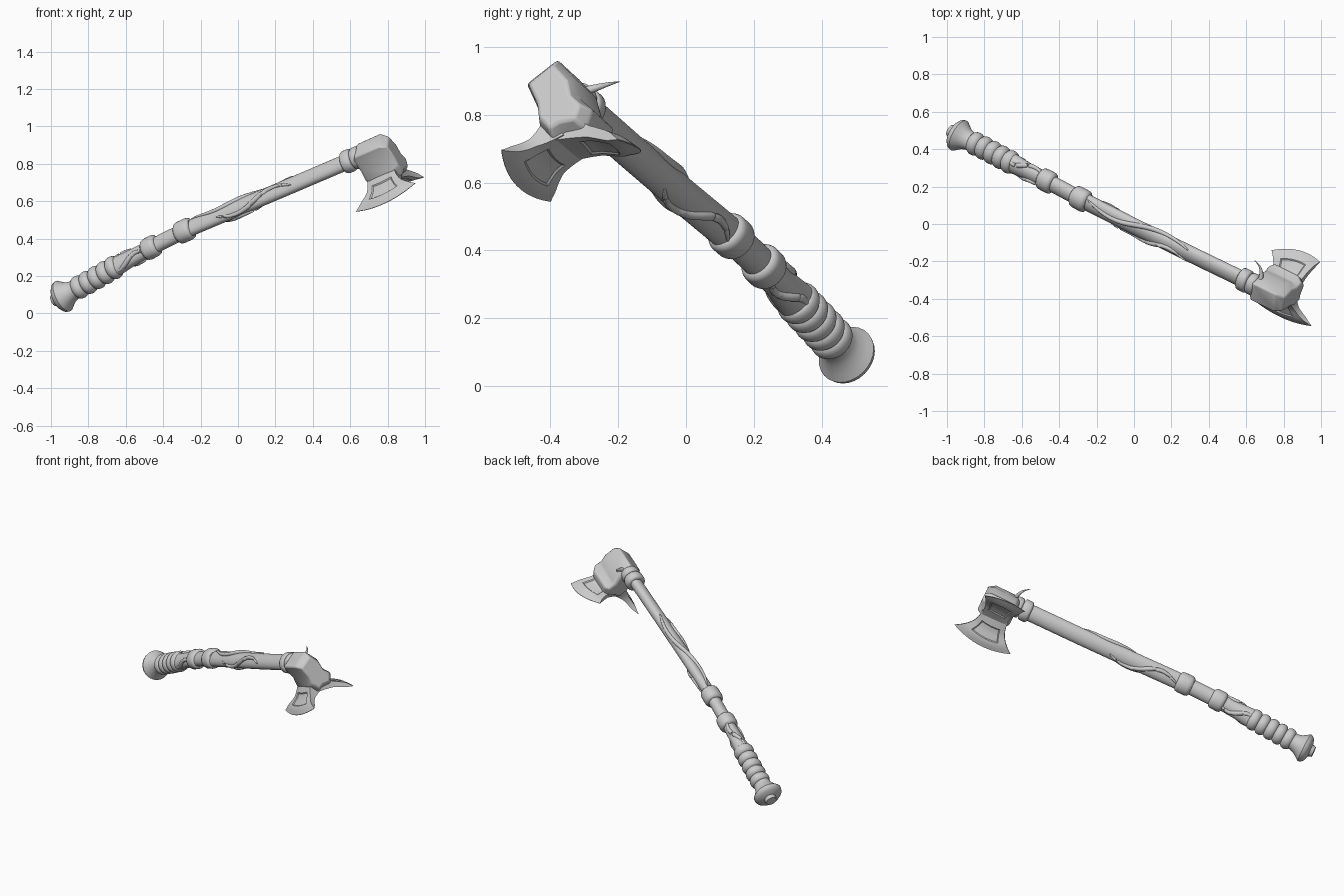
import bpy, bmesh, math
from mathutils import Vector

if "Cube" in bpy.data.objects:
    bpy.data.objects.remove(bpy.data.objects["Cube"])

stone = bpy.data.materials.new("pale grey")
stone.diffuse_color = (0.6, 0.6, 0.6, 1)
stone.use_nodes = True
stone.node_tree.nodes["Principled BSDF"].inputs["Base Color"].default_value = stone.diffuse_color

# Weapon frame: D along the shaft, T and Q across it, O the middle of the head
D = Vector((0.83, -0.41, 0.375)).normalized()
T = Vector((0.037, 0.712, 0.697))
T = (T - D * T.dot(D)).normalized()
Q = -D.cross(T)
O = Vector((0.72, -0.365, 0.865))


def world(p):
    return O + T * p[0] + Q * p[1] + D * p[2]


def finish(name, bm, angle=40):
    bmesh.ops.recalc_face_normals(bm, faces=bm.faces)
    me = bpy.data.meshes.new(name)
    bm.to_mesh(me)
    bm.free()
    ob = bpy.data.objects.new(name, me)
    bpy.context.collection.objects.link(ob)
    me.materials.append(stone)
    bpy.ops.object.select_all(action='DESELECT')
    ob.select_set(True)
    bpy.context.view_layer.objects.active = ob
    bpy.ops.object.shade_smooth_by_angle(angle=math.radians(angle))
    return ob


# Gently bent centre line of the shaft, looked up by x
PATH = [(-0.99, 0.505, 0.066), (-0.94, 0.475, 0.09), (-0.79, 0.40, 0.172), (-0.65, 0.325, 0.252),
        (-0.465, 0.23, 0.353), (-0.285, 0.133, 0.443), (0, -0.012, 0.563),
        (0.3, -0.16, 0.69), (0.6, -0.305, 0.818), (0.76, -0.384, 0.885)]


def centre(x):
    for a, b in zip(PATH, PATH[1:]):
        if x <= b[0] or b is PATH[-1]:
            return Vector(a).lerp(Vector(b), (x - a[0]) / (b[0] - a[0]))


def around(x, ang, r, oval=1.0):
    d = (centre(x + 0.05) - centre(x - 0.05)).normalized()
    t = (T - d * T.dot(d)).normalized()
    return centre(x) + t * math.cos(ang) * r * oval + d.cross(t) * math.sin(ang) * r / oval


def loft(bm, rings):
    vs = [[bm.verts.new(p) for p in ring] for ring in rings]
    n = len(vs[0])
    for a, b in zip(vs, vs[1:]):
        for i in range(n):
            bm.faces.new((a[i], a[(i + 1) % n], b[(i + 1) % n], b[i]))
    bm.faces.new(vs[0])
    bm.faces.new(vs[-1])


def turned(name, profile, oval=1.0, sides=28):
    bm = bmesh.new()
    loft(bm, [[around(x, 2 * math.pi * i / sides, r, oval) for i in range(sides)] for x, r in profile])
    return finish(name, bm)


# Pommel with a small end button
turned("pommel", [(-0.985, 0.032), (-0.968, 0.038), (-0.96, 0.07), (-0.948, 0.086), (-0.935, 0.09),
                  (-0.92, 0.076), (-0.9, 0.06), (-0.88, 0.052), (-0.85, 0.05)])

# Wrapped grip with swelling bands
turned("grip", [(-0.87 + 0.23 * k / 50, 0.049 + 0.015 * abs(math.sin(math.pi * k / 10)) ** 0.6)
                for k in range(51)], 1.04)

# Shaft
turned("lower_shaft", [(-0.66, 0.054), (-0.62, 0.05), (-0.57, 0.045), (-0.5, 0.043), (-0.4, 0.043), (-0.28, 0.043)], 1.12)
turned("upper_shaft", [(-0.3 + 0.1 * k, 0.043) for k in range(11)], 1.2)


# Shaft rings and collars
def ring(name, x, half, r):
    turned(name, [(x - half, r - 0.016), (x - half * 0.8, r - 0.004), (x - half * 0.5, r),
                  (x + half * 0.5, r), (x + half * 0.8, r - 0.004), (x + half, r - 0.016)], 1.06)


ring("lower_ring", -0.465, 0.036, 0.06)
ring("middle_ring", -0.285, 0.04, 0.061)
ring("collar", 0.592, 0.026, 0.063)
ring("head_collar", 0.637, 0.022, 0.06)


# Tapered tubes for roots and the thorn
def tube(name, points, radii, sides=10):
    bm = bmesh.new()
    rings = []
    for i, p in enumerate(points):
        d = (points[min(i + 1, len(points) - 1)] - points[max(i - 1, 0)]).normalized()
        a = d.orthogonal() if abs(d.dot(D)) > 0.95 else d.cross(D)
        a.normalize()
        b = d.cross(a)
        rings.append([p + (a * math.cos(2 * math.pi * k / sides) + b * math.sin(2 * math.pi * k / sides)) * radii[i]
                      for k in range(sides)])
    loft(bm, rings)
    finish(name, bm, 60)


def root(name, x0, x1, ang, swing, oval):
    n = 28
    pts = [around(x0 + (x1 - x0) * k / n, ang + swing * math.sin(2 * math.pi * k / n), 0.043, oval)
           for k in range(n + 1)]
    tube(name, pts, [0.003 + 0.011 * math.sin(math.pi * k / n) ** 0.6 for k in range(n + 1)])


for i, (x0, x1, ang) in enumerate([(-0.24, 0.3, 0.6), (-0.1, 0.3, 2.2), (-0.25, 0.12, 4.4)]):
    root(f"upper_root_{i + 1}", x0, x1, ang, 0.7, 1.2)
for i, ang in enumerate([0.4, 2.5, 4.6]):
    root(f"lower_root_{i + 1}", -0.68, -0.48, ang, 0.5, 1.12)

a, b, c = Vector((0.665, -0.325, 0.86)), Vector((0.705, -0.245, 0.888)), Vector((0.645, -0.195, 0.898))
tube("thorn", [a * (1 - s) ** 2 + b * 2 * s * (1 - s) + c * s * s for s in [k / 10 for k in range(11)]],
     [0.017 * (1 - k / 10.5) for k in range(11)])

# Head block: Y-shaped section, narrowed at both ends
section = [(0.06, -0.045), (-0.055, -0.06), (-0.08, 0.03), (-0.115, 0.085), (-0.115, 0.155),
           (-0.07, 0.165), (-0.02, 0.205), (0.035, 0.17), (0.03, 0.11), (0.06, 0.05)]
bm = bmesh.new()
loft(bm, [[world((-0.03 + (x + 0.03) * k, 0.07 + (y - 0.07) * k, d)) for x, y in section]
          for d, k in [(-0.098, 0.8), (-0.075, 1), (0.075, 1), (0.115, 0.76)]])
head = finish("head_block", bm)
bev = head.modifiers.new("soft_edges", 'BEVEL')
bev.width, bev.segments, bev.limit_method = 0.008, 2, 'ANGLE'


# Flaring blade with a curved edge and a sunken panel on each cheek
def blade(name, tip_back, tip_front, bulge, half_root):
    base = Vector((-0.08, 0.12, 0.0))
    tb, tf = Vector(tip_back), Vector(tip_front)
    mid = (tb + tf) / 2
    out = mid - base
    out.z = 0
    out.normalize()
    nrm = Vector((-out.y, out.x, 0))
    NU, NV = 18, 12
    thick = lambda v: 0.046 - 0.05 * v if v < 0.5 else (0.021 - 0.004 * (v - 0.5) if v < 0.8 else 0.02 * (1 - v) / 0.2 + 0.0015)
    bm = bmesh.new()
    grids = []
    for side in (-1, 1):
        grid = []
        for j in range(NV + 1):
            v = j / NV
            row = []
            for i in range(NU + 1):
                u = 2 * i / NU - 1
                start = base + Vector((0, 0, u * half_root))
                edge = mid + (tf - tb) * u / 2 + out * bulge * (1 - u * u)
                delta = edge - start
                ahead = out * delta.dot(out)
                p = start + ahead * v + (delta - ahead) * v ** 2.6
                h = thick(v) * (1 - 0.3 * u * u * v)
                row.append(bm.verts.new(world(p + nrm * side * h)))
            grid.append(row)
        grids.append(grid)
        panel = []
        for j in range(NV):
            for i in range(NU):
                f = bm.faces.new((grid[j][i], grid[j][i + 1], grid[j + 1][i + 1], grid[j + 1][i]))
                if side < 0:
                    f.normal_flip()
                if 4 <= j < 9 and 3 <= i < NU - 3:
                    panel.append(f)
        bm.normal_update()
        grids[-1] = (grid, panel)
    g, h = grids[0][0], grids[1][0]
    loop = lambda m: m[0][:-1] + [r[-1] for r in m[:-1]] + m[-1][:0:-1] + [r[0] for r in m[:0:-1]]
    la, lb = loop(g), loop(h)
    for k in range(len(la)):
        n = (k + 1) % len(la)
        bm.faces.new((la[k], la[n], lb[n], lb[k]))
    bmesh.ops.recalc_face_normals(bm, faces=bm.faces)
    for _, panel in grids:
        bmesh.ops.inset_region(bm, faces=panel, thickness=0.006, depth=-0.005, use_even_offset=True)
    finish(name, bm, 35)


blade("large_blade", (-0.252, 0.127, -0.18), (-0.238, 0.128, 0.2), 0.04, 0.085)
blade("side_blade", (0.036, 0.245, -0.146), (0.03, 0.328, 0.11), 0.035, 0.08)
